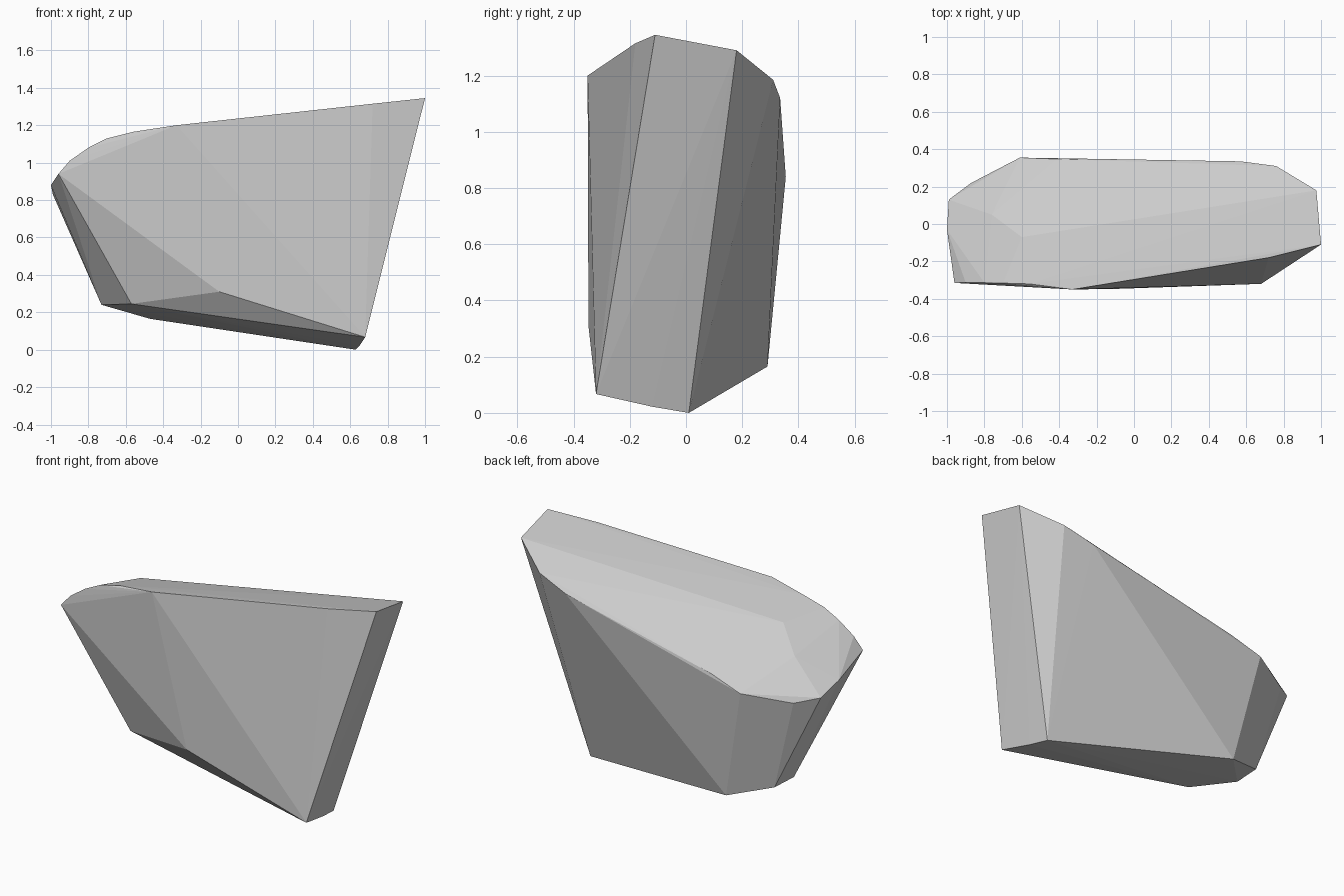
import bpy, bmesh

if "Cube" in bpy.data.objects:
    bpy.data.objects.remove(bpy.data.objects["Cube"])

# Corner points of the faceted boulder, grouped by region
base = [(.68, -.32, .067), (.65, -.12, .022), (.63, .01, 0), (-.47, .29, .165),
        (-.72, .185, .24), (-.73, .015, .24), (-.57, -.21, .245), (-.10, -.347, .31)]
back_rim = [(.975, .18, 1.29), (.76, .31, 1.185), (.57, .335, 1.12), (-.41, .347, .905),
            (-.61, .355, .84), (-.87, .22, .80), (-.99, .13, .83), (-1.0, -.03, .88)]
front_rim = [(1.0, -.11, 1.345), (.72, -.18, 1.315), (-.33, -.35, 1.2), (-.56, -.32, 1.165),
             (-.70, -.316, 1.13), (-.80, -.314, 1.08), (-.90, -.313, 1.01), (-.96, -.315, .94)]
crown = [(-.60, -.07, 1.105), (-.76, .05, .99)]

# Boulder: convex skin around the corners
bm = bmesh.new()
for p in base + back_rim + front_rim + crown:
    bm.verts.new(p)
res = bmesh.ops.convex_hull(bm, input=bm.verts[:])
loose = [v for v in bm.verts if not v.link_faces]
bmesh.ops.delete(bm, geom=loose, context='VERTS')
bmesh.ops.recalc_face_normals(bm, faces=bm.faces[:])
mesh = bpy.data.meshes.new("boulder")
bm.to_mesh(mesh)
bm.free()

# Stone colour
stone = bpy.data.materials.new("grey stone")
stone.diffuse_color = (.6, .6, .6, 1)
stone.use_nodes = True
stone.node_tree.nodes["Principled BSDF"].inputs["Base Color"].default_value = stone.diffuse_color
mesh.materials.append(stone)

boulder = bpy.data.objects.new("boulder", mesh)
bpy.context.collection.objects.link(boulder)
